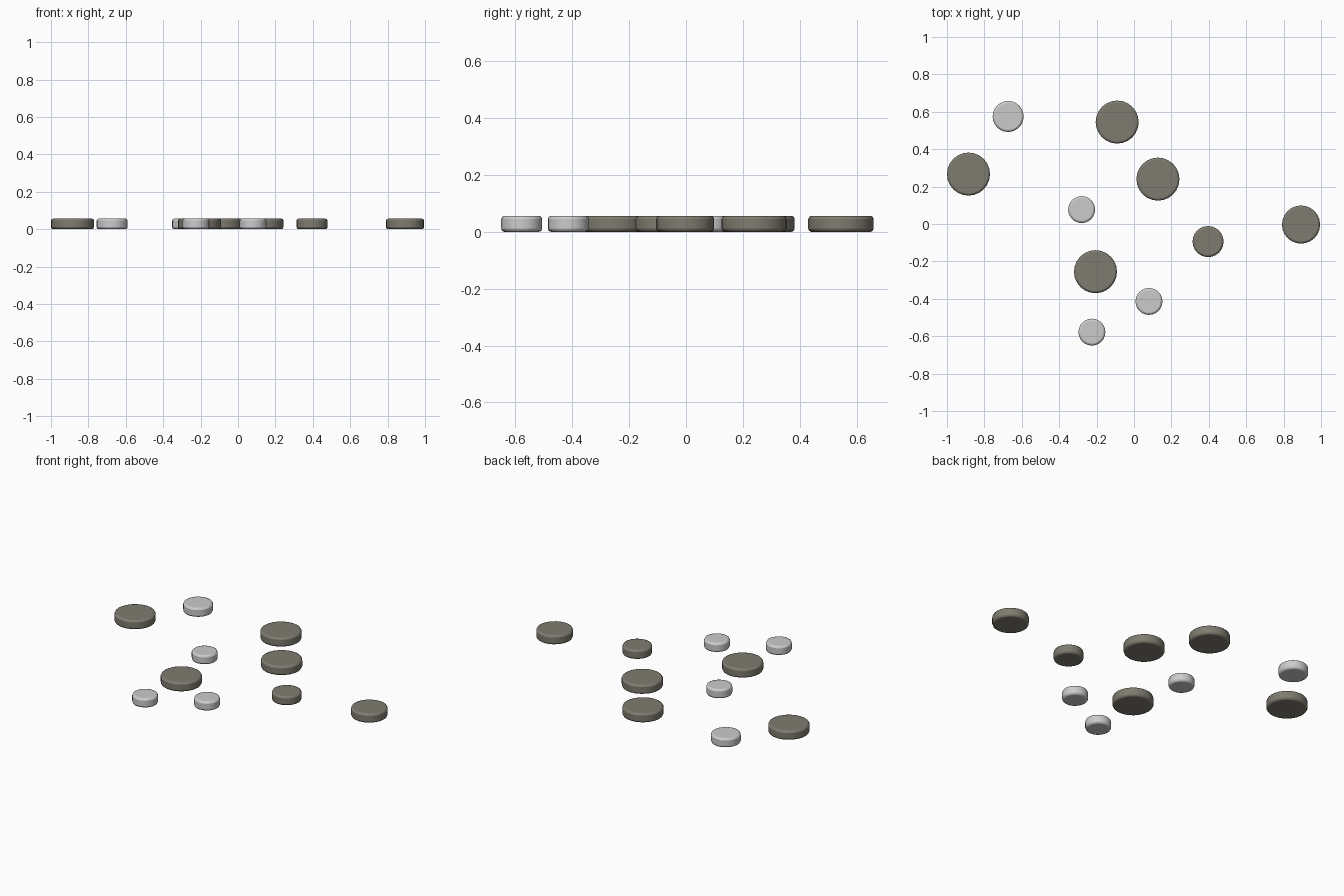
import bpy, bmesh, math

if "Cube" in bpy.data.objects:
    bpy.data.objects.remove(bpy.data.objects["Cube"])

HEIGHT = 0.056
SIDES = 24


def material(name, colour):
    m = bpy.data.materials.new(name)
    m.diffuse_color = (*colour, 1)
    m.use_nodes = True
    m.node_tree.nodes["Principled BSDF"].inputs["Base Color"].default_value = m.diffuse_color
    return m


olive = material("olive_stone", (0.21, 0.2, 0.16))


def disc(name, x, y, r, mat=None):
    # round pebble: cylinder with softened top and bottom rims
    bpy.ops.mesh.primitive_cylinder_add(vertices=SIDES, radius=r, depth=HEIGHT,
                                        location=(x, y, HEIGHT / 2))
    ob = bpy.context.object
    ob.name = name
    if mat:
        ob.data.materials.append(mat)
    b = ob.modifiers.new("rim", 'BEVEL')
    b.width = 0.011
    b.segments = 2
    b.limit_method = 'ANGLE'
    b.angle_limit = math.radians(50)
    bpy.ops.object.shade_smooth_by_angle(angle=math.radians(30))
    return ob


# olive stepping stones
for i, (x, y, r) in enumerate([(-0.09, 0.545, 0.115), (-0.885, 0.267, 0.115),
                               (0.128, 0.24, 0.115), (0.893, -0.003, 0.102),
                               (0.396, -0.094, 0.083), (-0.206, -0.255, 0.115)]):
    disc(f"olive_stone_{i + 1}", x, y, r, olive)

# small grey stones
for i, (x, y, r) in enumerate([(-0.673, 0.575, 0.083), (-0.28, 0.077, 0.072),
                               (0.08, -0.414, 0.072), (-0.225, -0.578, 0.072)]):
    disc(f"grey_stone_{i + 1}", x, y, r)
